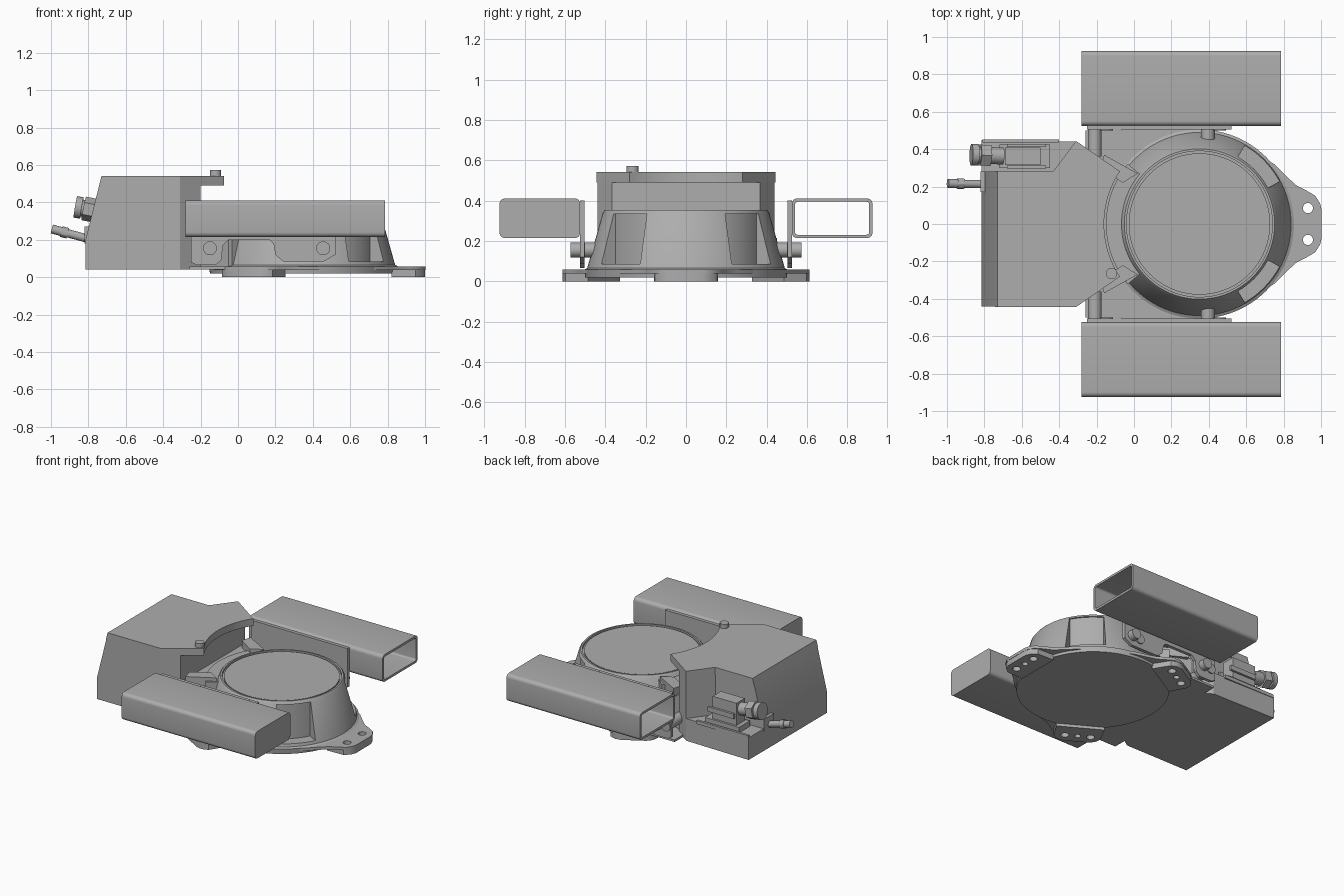
import bpy, bmesh
from math import sin, cos, radians, pi
from mathutils import Vector, Matrix

cube = bpy.data.objects.get("Cube")
if cube:
    bpy.data.objects.remove(cube)

GREY = (0.42, 0.42, 0.42, 1)
mat = bpy.data.materials.new("steel grey")
mat.use_nodes = True
mat.diffuse_color = GREY
mat.node_tree.nodes["Principled BSDF"].inputs["Base Color"].default_value = GREY
CX = 0.35  # turntable axis


def finish(name, bm):
    bmesh.ops.recalc_face_normals(bm, faces=bm.faces)
    me = bpy.data.meshes.new(name)
    bm.to_mesh(me)
    bm.free()
    me.materials.append(mat)
    ob = bpy.data.objects.new(name, me)
    bpy.context.collection.objects.link(ob)
    return ob


def prism(name, pts, lo, hi, matrix=None, planes=()):
    """Extrude an outline along z, optionally place it and slice it."""
    bm = bmesh.new()
    face = bm.faces.new([bm.verts.new((x, y, lo)) for x, y in pts])
    new = bmesh.ops.extrude_face_region(bm, geom=[face])["geom"]
    bmesh.ops.translate(bm, vec=(0, 0, hi - lo),
                        verts=[g for g in new if isinstance(g, bmesh.types.BMVert)])
    if matrix:
        bm.transform(matrix)
    for co, no in planes:
        cut = bmesh.ops.bisect_plane(bm, geom=bm.verts[:] + bm.edges[:] + bm.faces[:],
                                     plane_co=co, plane_no=no, clear_outer=True)["geom_cut"]
        bmesh.ops.holes_fill(bm, edges=[e for e in cut if isinstance(e, bmesh.types.BMEdge)])
    return finish(name, bm)


def box(name, x, y, z):
    return prism(name, [(x[0], y[0]), (x[1], y[0]), (x[1], y[1]), (x[0], y[1])], *z)


def rod(name, a, b, r, sides=24):
    a, b = Vector(a), Vector(b)
    turn = (b - a).to_track_quat('Z', 'Y').to_matrix().to_4x4()
    bm = bmesh.new()
    bmesh.ops.create_cone(bm, cap_ends=True, segments=sides, radius1=r, radius2=r,
                          depth=(b - a).length, matrix=Matrix.Translation((a + b) / 2) @ turn)
    return finish(name, bm)


def cut(ob, *cutters):
    for c in cutters:
        mod = ob.modifiers.new("cut", 'BOOLEAN')
        mod.operation, mod.solver, mod.object = 'DIFFERENCE', 'EXACT', c
        bpy.context.view_layer.objects.active = ob
        bpy.ops.object.modifier_apply(modifier=mod.name)
        bpy.data.objects.remove(c)
    return ob


def arc(r, a0, a1, n, cx=0.0, cy=0.0):
    return [(cx + r * cos(radians(a0 + (a1 - a0) * i / n)),
             cy + r * sin(radians(a0 + (a1 - a0) * i / n))) for i in range(n + 1)]


def round_rect(w, h, r):
    pts = []
    for k, (sx, sy) in enumerate([(1, 1), (-1, 1), (-1, -1), (1, -1)]):
        pts += arc(r, 90 * k, 90 * k + 90, 6, sx * (w / 2 - r), sy * (h / 2 - r))
    return pts


# Turntable: turned cone with a grooved top
bm = bmesh.new()
profile = [(0, .02), (.5, .02), (.505, .058), (.49, .066), (.412, .343), (.402, .355),
           (.39, .355), (.39, .338), (.378, .338), (.378, .35), (0, .35)]
vs = [bm.verts.new((r, 0, z)) for r, z in profile]
edges = [bm.edges.new(p) for p in zip(vs, vs[1:])]
bmesh.ops.spin(bm, geom=vs + edges, cent=(0, 0, 0), axis=(0, 0, 1), angle=2 * pi,
               steps=96, use_duplicate=False)
bmesh.ops.remove_doubles(bm, verts=bm.verts, dist=0.0005)
bm.transform(Matrix.Translation((CX, 0, 0)))
turntable = finish("turntable", bm)
for s in (1, -1):
    sector = arc(.404, 28 * s, 60 * s, 10, CX) + arc(.6, 60 * s, 28 * s, 10, CX)
    cut(turntable, prism("pocket_cutter", sector, .085, .335))

# Mounting lugs at three angles
half = [(.3, .38), (.4, .32), (.47, .25), (.52, .205), (.57, .18), (.62, .15), (.645, .11), (.652, .08)]
flare = half + [(u, -v) for u, v in reversed(half)]
foot_half = [(.47, .16), (.6, .155), (.635, .125), (.65, .085)]
foot = foot_half + [(u, -v) for u, v in reversed(foot_half)]
for i in range(3):
    place = Matrix.Translation((CX, 0, 0)) @ Matrix.Rotation(radians(120 * i), 4, 'Z')
    for name, shape, lo, hi in (("lug_flange", flare, .038, .058), ("lug_foot", foot, 0, .05)):
        holes = [rod("hole_cutter", place @ Vector((.58, v, -.1)), place @ Vector((.58, v, top)), r)
                 for v, top, r in ((.085, .2, .027), (-.085, .2, .027), (0, .03, .02))]
        cut(prism(name, shape, lo, hi, place), *holes)

# Base plate under the drive and the neck
prism("base_plate", [(-.26, -.5), (.2, -.5), (.2, .5), (-.26, .5)], .04, .056)

# Drive housing: sloped outer end, stepped back corner
slope = [((-.815, 0, .2), (-.34, 0, -.085 * -1))]
box_pts = [(-.815, -.44), (-.31, -.44), (-.2, -.367), (-.2, .367), (-.31, .44), (-.815, .45)]
prism("housing_base", box_pts, .04, .2)
prism("housing_body", [(-.815, -.44), (-.31, -.44), (-.2, -.367), (-.2, .367), (-.31, .44),
                       (-.43, .28), (-.815, .28)], .19, .5, planes=slope)
# Lid with a concave edge that follows the turntable
lid = [(-.815, -.444), (-.31, -.444)] + arc(.51, 213.5, 146.5, 24, CX) + \
      [(-.31, .444), (-.43, .284), (-.815, .284)]
prism("housing_lid", lid, .49, .542, planes=slope)
rod("lid_knob", (-.12, -.265, .53), (-.12, -.265, .572), .03)
box("step_rim", (-.81, -.4), (.435, .452), (.19, .215))

# Gear case joining the housing to the turntable
prism("gear_case", [(-.25, -.37), (.03, -.27), (.03, .27), (-.25, .37)], .04, .3)
prism("gear_collar", arc(.5, 140, 220, 24, CX) + arc(.4, 220, 140, 24, CX), .06, .325)
for s in (1, -1):
    prism("collar_arm", [(-.16, s * .37), (.02, s * .27), (-.06, s * .22), (-.18, s * .3)], .29, .35)

# Side tubes, bracket plates, pins and bolts
along_x = Matrix(((0, 0, 1, 0), (1, 0, 0, 0), (0, 1, 0, 0), (0, 0, 0, 1)))
along_y = Matrix(((1, 0, 0, 0), (0, 0, 1, 0), (0, 1, 0, 0), (0, 0, 0, 1)))
bracket = [(-.25, .4), (-.25, .08), (-.22, .065), (-.12, .065), (-.09, .09), (-.08, .17), (-.05, .2),
           (.17, .2), (.19, .18), (.2, .12), (.24, .085), (.46, .085), (.52, .12), (.52, .4)]
for s in (1, -1):
    centre = Matrix.Translation((0, s * .725, .313))
    tube = prism("side_tube", round_rect(.4, .196, .026), -.28, .785, centre @ along_x)
    cut(tube, prism("tube_cutter", round_rect(.368, .164, .014), -.4, .9, centre @ along_x))
    prism("bracket_plate", bracket, min(s * .504, s * .527), max(s * .504, s * .527), along_y)
    for x in (-.21, .395):
        rod("bracket_pin", (x, s * .36, .155), (x, s * .535, .155), .037)
        rod("bracket_bolt", (x + .06, s * .5, .155), (x + .06, s * .572, .155), .037)

# Large plug with its gland on the step
box("plug_base", (-.72, -.45), (.3, .425), (.19, .24))
box("plug_hood", (-.69, -.5), (.315, .41), (.23, .4))
for y in (.305, .42):
    box("plug_lever", (-.68, -.47), (y - .008, y + .008), (.29, .325))
rod("gland_neck", (-.7, .363, .345), (-.85, .37, .372), .045)
rod("gland_nut", (-.77, .366, .357), (-.825, .369, .368), .064, 6)
rod("gland_cap", (-.835, .37, .37), (-.87, .371, .376), .058)

# Small sensor plug on the end face
box("sensor_block", (-.82, -.73), (.17, .28), (.18, .27))
rod("sensor_plug", (-.8, .213, .205), (-.93, .215, .24), .022)
rod("sensor_nut", (-.91, .215, .235), (-.945, .215, .244), .029, 12)
rod("sensor_cable", (-.94, .215, .243), (-.995, .217, .258), .024)

# Smooth shading with sharp corners kept
bpy.ops.object.select_all(action='DESELECT')
for ob in bpy.context.scene.objects:
    if ob.type == 'MESH' and ob.data.materials and ob.data.materials[0] == mat:
        ob.select_set(True)
        bpy.context.view_layer.objects.active = ob
bpy.ops.object.shade_smooth_by_angle(angle=radians(30))
